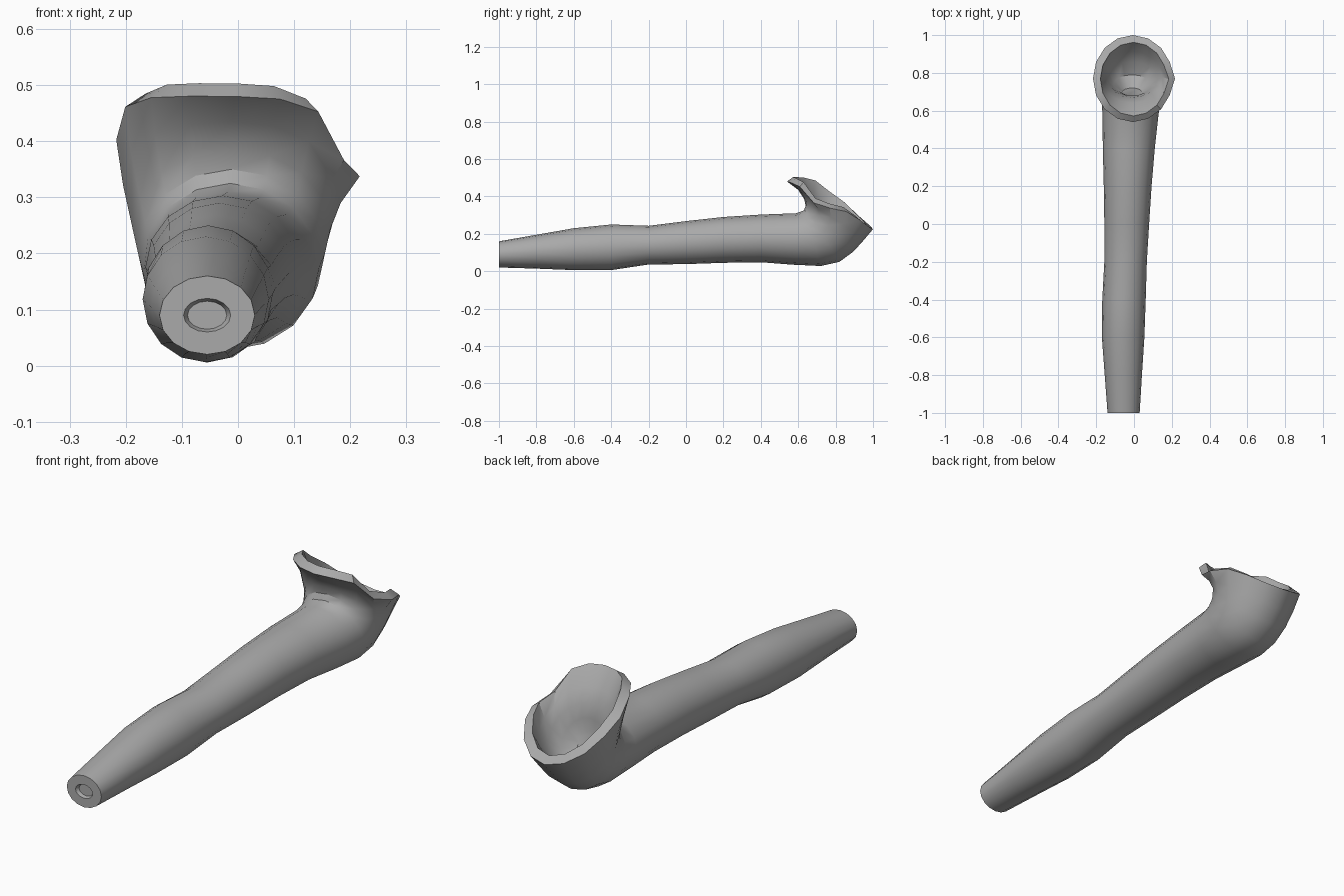
import bpy, bmesh
from math import sin, cos, pi
from mathutils import Vector

cube = bpy.data.objects.get("Cube")
if cube:
    bpy.data.objects.remove(cube)

SIDES = 16

grey = bpy.data.materials.new("plain grey")
grey.use_nodes = True
grey.diffuse_color = (0.4, 0.4, 0.4, 1)
grey.node_tree.nodes["Principled BSDF"].inputs["Base Color"].default_value = (0.4, 0.4, 0.4, 1)


def ring(top_y, top_z, low_y, low_z, x0, x1, lift=None):
    """Oval through an upper and a lower point, spanning x0 to x1."""
    points = []
    for i in range(SIDES):
        a = 2 * pi * i / SIDES
        k = (1 + cos(a)) / 2
        points.append(Vector(((x0 + x1) / 2 + sin(a) * (x1 - x0) / 2,
                              low_y + (top_y - low_y) * k,
                              low_z + (top_z - low_z) * k + (lift[i] if lift else 0))))
    return points


# Rim unevenness: the left side is broken down, the right side stands higher
lift = [0, 0.005, 0.01, -0.035, -0.015, 0.015, 0.01, 0,
        0, 0.01, 0.025, 0.045, 0.05, 0.06, 0.035, 0.01]
half_lift = [v / 2 for v in lift]

# Stem stations: y, lower z, upper z, x range
stem = [(-1, 0.02, 0.16, -0.14, 0.03), (-0.8, 0.014, 0.195, -0.155, 0.042),
        (-0.6, 0.006, 0.23, -0.17, 0.055), (-0.4, 0.006, 0.25, -0.168, 0.062),
        (-0.2, 0.036, 0.243, -0.157, 0.068), (0, 0.038, 0.268, -0.157, 0.08),
        (0.2, 0.045, 0.29, -0.16, 0.093), (0.4, 0.048, 0.303, -0.165, 0.11)]

# Recess in the stem end, then the stem itself
rings = [ring(-0.985, 0.115, -0.985, 0.065, -0.09, -0.02),
         ring(-1, 0.12, -1, 0.06, -0.097, -0.013)]
rings += [ring(y, hi, y, lo, x0, x1) for y, lo, hi, x0, x1 in stem]

# Elbow turning up into the bowl
rings += [ring(0.59, 0.31, 0.57, 0.035, -0.167, 0.13),
          ring(0.63, 0.325, 0.72, 0.028, -0.172, 0.145),
          ring(0.64, 0.35, 0.82, 0.05, -0.178, 0.155),
          ring(0.632, 0.385, 0.895, 0.105, -0.188, 0.165),
          ring(0.60, 0.435, 0.945, 0.16, -0.205, 0.183, half_lift),
          ring(0.54, 0.48, 1.0, 0.225, -0.217, 0.205, lift)]

# Rim and hollow inside
rings += [ring(0.572, 0.503, 0.962, 0.25, -0.178, 0.172, lift),
          ring(0.64, 0.43, 0.915, 0.195, -0.168, 0.15, half_lift),
          ring(0.67, 0.37, 0.86, 0.15, -0.145, 0.125),
          ring(0.68, 0.31, 0.79, 0.12, -0.11, 0.09),
          ring(0.68, 0.25, 0.72, 0.15, -0.06, 0.04)]

bm = bmesh.new()
loops = [[bm.verts.new(p) for p in points] for points in rings]
for a, b in zip(loops, loops[1:]):
    for i in range(SIDES):
        j = (i + 1) % SIDES
        bm.faces.new((a[i], a[j], b[j], b[i]))
bm.faces.new(loops[0])
bm.faces.new(loops[-1])

# Pointed chip on the broken left side of the rim
for loop in loops[15:17]:
    loop[4].co.x += 0.012
bmesh.ops.recalc_face_normals(bm, faces=bm.faces)

mesh = bpy.data.meshes.new("stem_and_bowl")
bm.to_mesh(mesh)
bm.free()
mesh.materials.append(grey)
body = bpy.data.objects.new("stem_and_bowl", mesh)
bpy.context.collection.objects.link(body)

bpy.ops.object.select_all(action='DESELECT')
body.select_set(True)
bpy.context.view_layer.objects.active = body
bpy.ops.object.shade_smooth_by_angle(angle=0.6)
